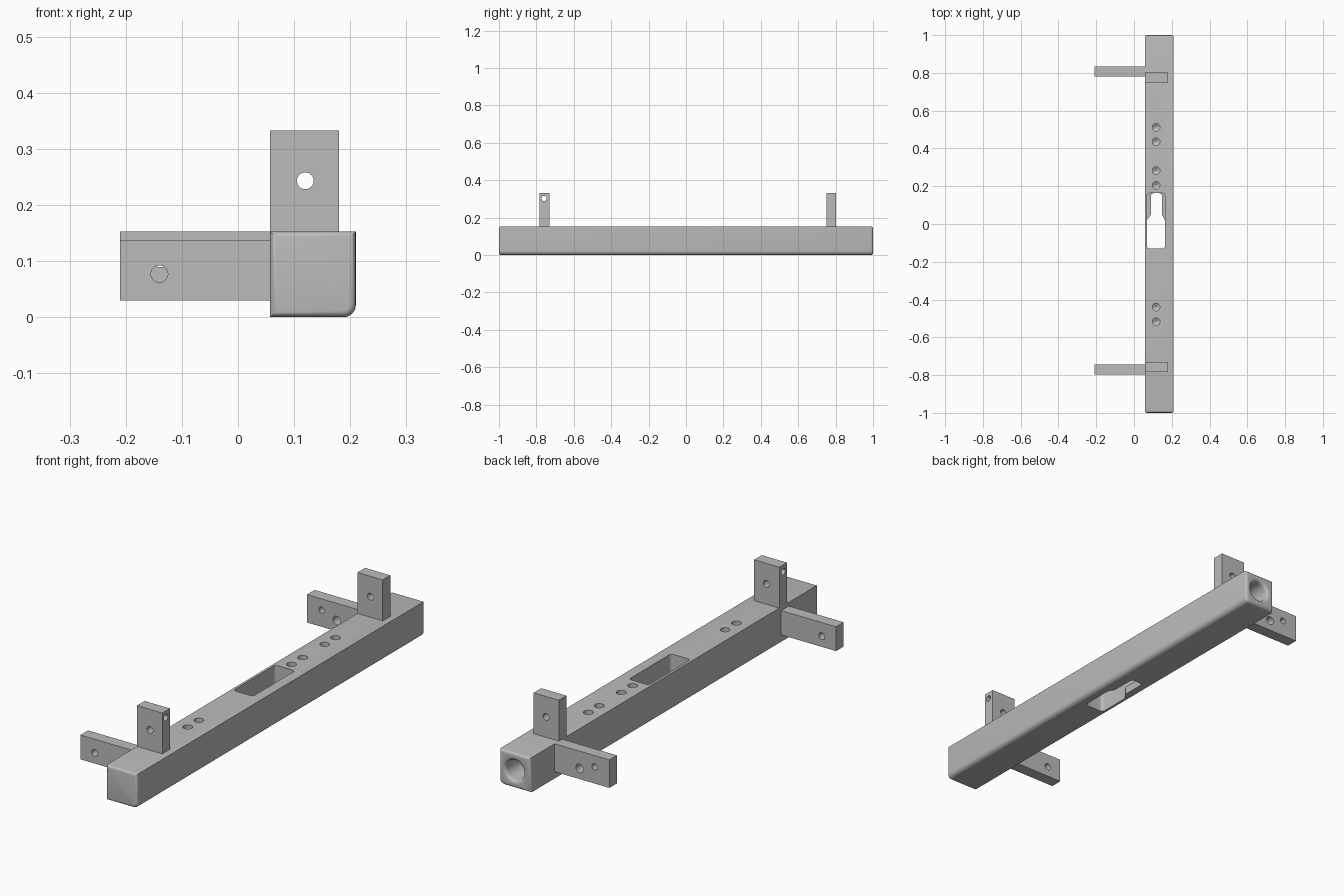
import bpy, bmesh, math
from mathutils import Matrix, Vector

if "Cube" in bpy.data.objects:
    bpy.data.objects.remove(bpy.data.objects["Cube"])

grey = bpy.data.materials.new("plain grey")
grey.diffuse_color = (0.5, 0.5, 0.5, 1)
grey.use_nodes = True
grey.node_tree.nodes["Principled BSDF"].inputs["Base Color"].default_value = grey.diffuse_color


def make_object(name, bm):
    bmesh.ops.recalc_face_normals(bm, faces=bm.faces)
    mesh = bpy.data.meshes.new(name)
    bm.to_mesh(mesh)
    bm.free()
    mesh.materials.append(grey)
    ob = bpy.data.objects.new(name, mesh)
    bpy.context.collection.objects.link(ob)
    return ob


def prism(name, points, direction, end_fillet=0):
    """Extrude a closed 3D outline, optionally rounding the rims of both ends."""
    bm = bmesh.new()
    cap = bm.faces.new([bm.verts.new(p) for p in points])
    rims = list(cap.edges)
    ext = bmesh.ops.extrude_face_region(bm, geom=[cap], use_keep_orig=True)["geom"]
    bmesh.ops.translate(bm, vec=direction,
                        verts=[v for v in ext if isinstance(v, bmesh.types.BMVert)])
    bmesh.ops.recalc_face_normals(bm, faces=bm.faces)
    if end_fillet:
        rims += [e for e in ext if isinstance(e, bmesh.types.BMEdge)]
        bmesh.ops.bevel(bm, geom=rims, offset=end_fillet, segments=4,
                        profile=0.5, affect='EDGES', clamp_overlap=True)
    return make_object(name, bm)


def block(name, x, y, z):
    return prism(name, [(x[0], y[0], z[0]), (x[1], y[0], z[0]),
                        (x[1], y[1], z[0]), (x[0], y[1], z[0])], (0, 0, z[1] - z[0]))


def revolve(name, profile, origin, axis, steps=32):
    """Closed solid from (radius, distance) pairs around an axis."""
    bm = bmesh.new()
    rot = Vector((0, 0, 1)).rotation_difference(Vector(axis)).to_matrix().to_4x4()
    rings = []
    for r, d in profile:
        rings.append([bm.verts.new((r * math.cos(2 * math.pi * i / steps),
                                    r * math.sin(2 * math.pi * i / steps), d))
                      for i in range(steps)])
    for a, b in zip(rings, rings[1:]):
        for i in range(steps):
            j = (i + 1) % steps
            bm.faces.new((a[i], a[j], b[j], b[i]))
    bm.faces.new(rings[0])
    bm.faces.new(rings[-1])
    bm.transform(Matrix.Translation(origin) @ rot)
    return make_object(name, bm)


def cut(target, cutter):
    mod = target.modifiers.new("cut", 'BOOLEAN')
    mod.operation, mod.solver, mod.object = 'DIFFERENCE', 'EXACT', cutter
    bpy.context.view_layer.objects.active = target
    bpy.ops.object.modifier_apply(modifier=mod.name)
    bpy.data.objects.remove(cutter)


def drill(target, origin, axis, radius):
    """Through hole for the thin tabs."""
    cut(target, revolve("drill", [(radius, -0.2), (radius, 0.2)], origin, axis))


def arc(cx, cy, r, start, end, n=5):
    return [(cx + r * math.cos(math.radians(start + (end - start) * i / n)),
             cy + r * math.sin(math.radians(start + (end - start) * i / n)))
            for i in range(n + 1)]


# Long beam: one rounded lower edge, both ends softly filleted
X0, X1, TOP = 0.057, 0.21, 0.153
section = [(X0, TOP), (X0, 0)] + arc(X1 - 0.022, 0.022, 0.022, -90, 0, 6) + [(X1, TOP)]
beam = prism("beam", [(x, -1, z) for x, z in section], (0, 2, 0), 0.012)

# Slot: wide pocket with a keyhole opening through its floor
a, b, s, e, r = 0.068, 0.164, -0.13, 0.163, 0.015
pocket = (arc(a + r, s + r, r, 180, 270) + arc(b - r, s + r, r, 270, 360)
          + arc(b - r, e - r, r, 0, 90) + arc(a + r, e - r, r, 90, 180))
keyhole = (arc(a + r, s + r, r, 180, 270) + arc(b - r, s + r, r, 270, 360)
           + [(b, 0.02), (0.148, 0.05)] + arc(0.148 - r, e - r, r, 0, 90)
           + arc(0.09 + r, e - r, r, 90, 180) + [(0.09, 0.05), (a, 0.02)])
cut(beam, prism("pocket_cutter", [(x, y, 0.035) for x, y in pocket], (0, 0, 0.2)))
cut(beam, prism("keyhole_cutter", [(x, y, -0.05) for x, y in keyhole], (0, 0, 0.1)))

# Blind holes with conical bottoms along the top
for y in (0.512, 0.436, 0.283, 0.205, -0.44, -0.517):
    cut(beam, revolve("blind_hole", [(0.02, 0.05), (0.02, -0.05), (0.001, -0.062)],
                      (0.117, y, TOP), (0, 0, 1), 24))

# Socket in the back end with a rounded mouth
mouth = [(0.058 - 0.014 * math.sin(t * math.pi / 10), -0.014 + 0.014 * math.cos(t * math.pi / 10))
         for t in range(6)]
mouth = [(0.058, 0.05)] + [(0.044 + 0.014 * (1 - math.sin(t * math.pi / 10)),
                            -0.014 * (1 - math.cos(t * math.pi / 10))) for t in range(6)]
cut(beam, revolve("socket", mouth + [(0.044, -0.2), (0.001, -0.22)],
                  (0.136, 1, 0.077), (0, 1, 0), 40))

# Upright tabs
front_upright = block("front_upright", (X0, 0.18), (-0.784, -0.731), (TOP, 0.333))
back_upright = block("back_upright", (X0, 0.18), (0.75, 0.803), (TOP, 0.333))
for tab, y in ((front_upright, -0.757), (back_upright, 0.777)):
    drill(tab, (0.12, y, 0.243), (0, 1, 0), 0.015)
drill(front_upright, (0.12, -0.759, 0.303), (1, 0, 0), 0.014)

# Side arms
front_arm = block("front_arm", (-0.21, X0), (-0.797, -0.744), (0.03, 0.137))
back_arm = block("back_arm", (-0.21, X0), (0.78, 0.833), (0.03, TOP))
drill(front_arm, (-0.14, -0.77, 0.077), (0, 1, 0), 0.015)
drill(back_arm, (-0.138, 0.806, 0.103), (0, 1, 0), 0.014)
drill(back_arm, (-0.065, 0.806, 0.077), (0, 1, 0), 0.019)

# Smooth curved faces, keep hard edges
for ob in (beam, front_upright, back_upright, front_arm, back_arm):
    bpy.ops.object.select_all(action='DESELECT')
    ob.select_set(True)
    bpy.context.view_layer.objects.active = ob
    bpy.ops.object.shade_smooth_by_angle(angle=math.radians(30))
